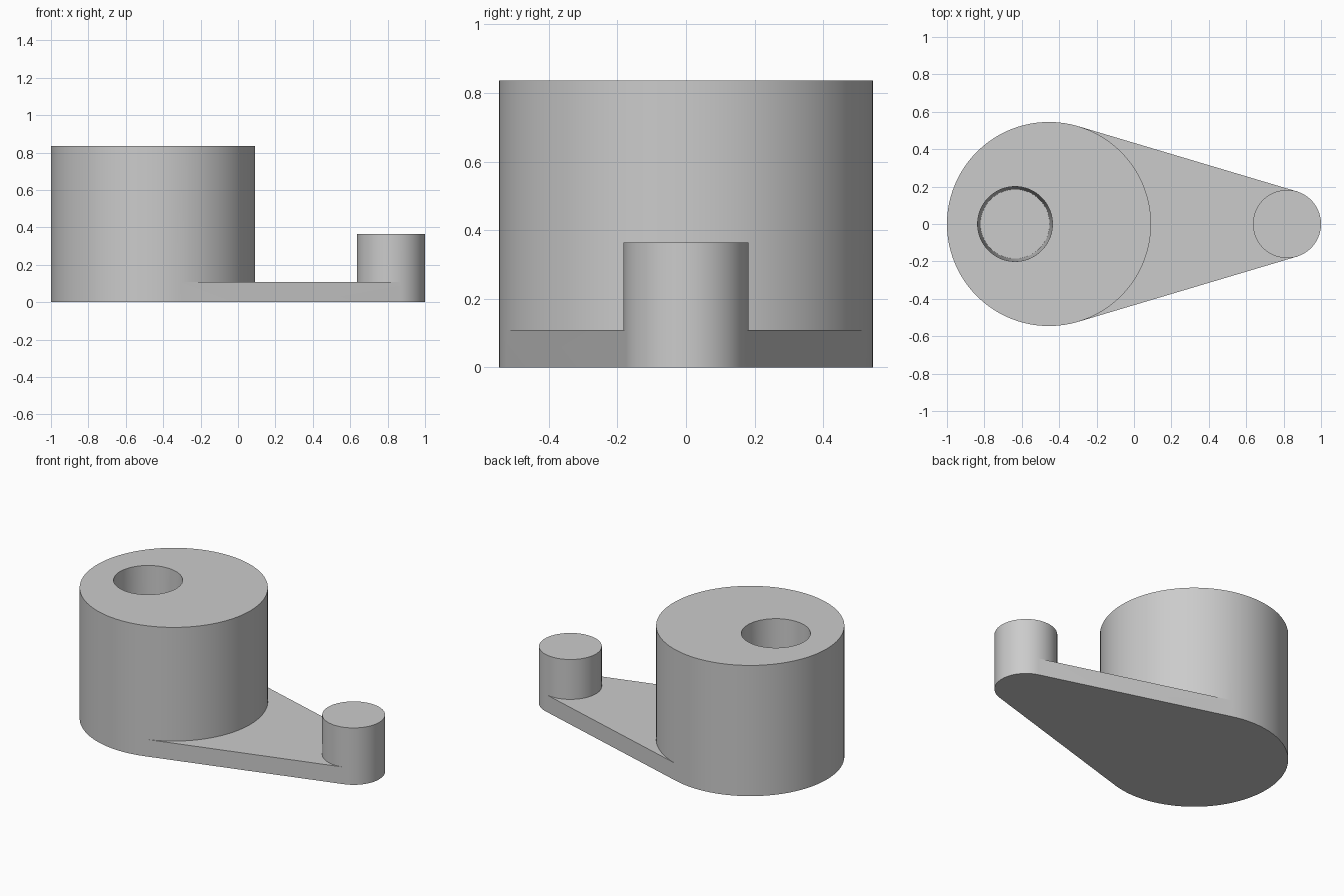
import bpy, bmesh, math

cube = bpy.data.objects.get("Cube")
if cube:
    bpy.data.objects.remove(cube, do_unlink=True)

# Main dimensions
BOSS_X, BOSS_R, BOSS_TOP = -0.4545, 0.5455, 0.836
PIN_X, PIN_R, PIN_TOP = 0.818, 0.182, 0.364
HOLE_X, HOLE_TOP_R, HOLE_FLOOR_R, HOLE_FLOOR = -0.636, 0.20, 0.185, 0.11
ARM_Z = 0.109
TANGENT = math.acos((BOSS_R - PIN_R) / (PIN_X - BOSS_X))
NEAR, FAR = 40, 56  # segments of the arcs facing +x and -x

# One ring of angles, starting at -TANGENT, so arm and cylinders share vertices
angles = [-TANGENT + 2 * TANGENT * i / NEAR for i in range(NEAR)]
angles += [TANGENT + 2 * (math.pi - TANGENT) * i / FAR for i in range(FAR)]
N = NEAR + FAR

bm = bmesh.new()


def ring(x, r, z):
    return [bm.verts.new((x + r * math.cos(a), r * math.sin(a), z)) for a in angles]


def skin(a, b, indices=range(N)):
    for i in indices:
        j = (i + 1) % N
        bm.faces.new((a[i], a[j], b[j], b[i]))


def arc(verts, start, count):
    return [verts[(start + i) % N] for i in range(count + 1)]


# Large boss with an off-centre tapered blind hole
boss_base = ring(BOSS_X, BOSS_R, ARM_Z)
boss_top = ring(BOSS_X, BOSS_R, BOSS_TOP)
hole_rim = ring(HOLE_X, HOLE_TOP_R, BOSS_TOP)
hole_floor = ring(HOLE_X, HOLE_FLOOR_R, HOLE_FLOOR)
skin(boss_base, boss_top)
skin(boss_top, hole_rim)
skin(hole_rim, hole_floor)
bm.faces.new(hole_floor)

# Small pin
pin_base = ring(PIN_X, PIN_R, ARM_Z)
pin_top = ring(PIN_X, PIN_R, PIN_TOP)
skin(pin_base, pin_top)
bm.faces.new(pin_top)

# Flat arm top between the boss and the pin
bm.faces.new(arc(boss_base, 0, NEAR) + arc(pin_base, NEAR, FAR))

# Arm side wall and underside, along the tangent outline
outline = arc(pin_base, 0, NEAR) + arc(boss_base, NEAR, FAR)
under = [bm.verts.new((v.co.x, v.co.y, 0)) for v in outline]
for i in range(len(outline)):
    j = (i + 1) % len(outline)
    bm.faces.new((outline[i], under[i], under[j], outline[j]))
bm.faces.new(under)

bmesh.ops.recalc_face_normals(bm, faces=bm.faces[:])
mesh = bpy.data.meshes.new("crank_arm")
bm.to_mesh(mesh)
bm.free()
crank = bpy.data.objects.new("crank_arm", mesh)
bpy.context.collection.objects.link(crank)

# Plain grey material
grey = bpy.data.materials.new("plain grey")
grey.use_nodes = True
colour = (0.6, 0.6, 0.6, 1)
grey.diffuse_color = colour
grey.node_tree.nodes["Principled BSDF"].inputs["Base Color"].default_value = colour
mesh.materials.append(grey)

# Smooth round walls with sharp rims
bpy.ops.object.select_all(action='DESELECT')
crank.select_set(True)
bpy.context.view_layer.objects.active = crank
bpy.ops.object.shade_smooth_by_angle(angle=math.radians(30))
